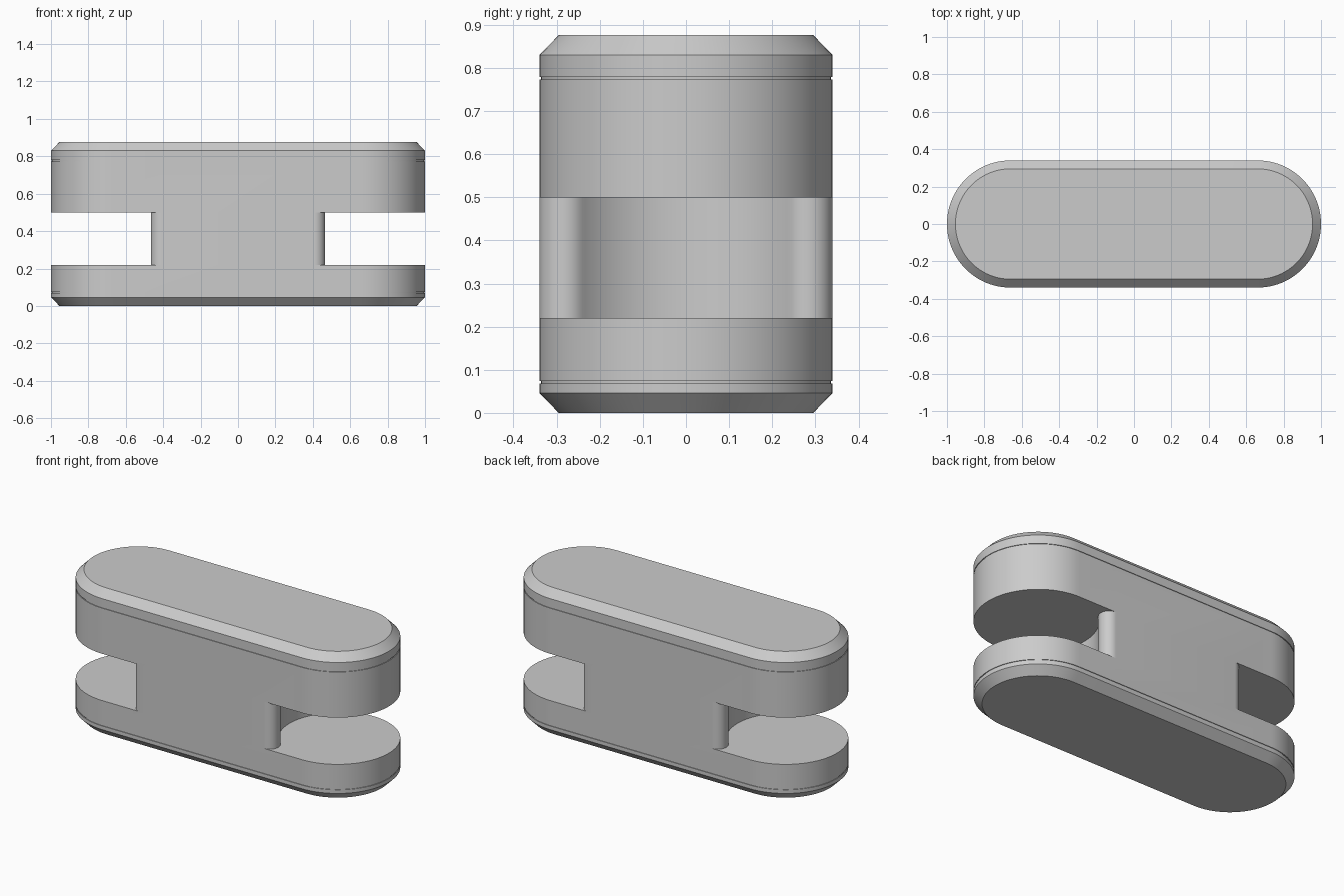
import bpy, bmesh
from math import sin, cos, pi, atan2, hypot

cube = bpy.data.objects.get("Cube")
if cube:
    bpy.data.objects.remove(cube, do_unlink=True)

END_X = 0.66      # centre of each rounded end
HALF_W = 0.34     # half width, also the end radius
LIP_X = 0.409     # where the flat side turns into the slot lip
LIP_R = 0.057     # lip rounding
STEPS = 48


def arc(cx, cy, r, a0, a1, n):
    return [(cx + r * cos(a0 + (a1 - a0) * i / n),
             cy + r * sin(a0 + (a1 - a0) * i / n)) for i in range(n + 1)]


def turned(points):
    """Half-turn copy, used for the opposite end."""
    return [(-x, -y) for x, y in points]


def end_outline(inset):
    w = HALF_W - inset
    return [(LIP_X, -w)] + arc(END_X, 0, w, -pi / 2, pi / 2, STEPS) + [(LIP_X, w)]


def slot_outline():
    """Rounded lip, concave seat, rounded lip."""
    dx, dy = END_X - LIP_X, HALF_W - LIP_R
    t = atan2(dy, dx)
    seat_r = hypot(dx, dy) - LIP_R
    lip_a = arc(LIP_X, -dy, LIP_R, -pi / 2, t, 14)
    seat = arc(END_X, 0, seat_r, pi + t, pi - t, STEPS)
    lip_b = arc(LIP_X, dy, LIP_R, -t, pi / 2, 14)
    return lip_a + seat[1:-1] + lip_b


bm = bmesh.new()


def add_verts(points, z):
    return [bm.verts.new((x, y, z)) for x, y in points]


def loft(profile):
    """Stack pill-shaped rings given as (height, inset)."""
    rings = []
    for z, inset in profile:
        half = end_outline(inset)
        rings.append(add_verts(half + turned(half), z))
    for a, b in zip(rings, rings[1:]):
        for i in range(len(a)):
            j = (i + 1) % len(a)
            bm.faces.new((a[i], a[j], b[j], b[i]))
    return rings


# Lower and upper plates, each with a chamfer and a fine groove
lower = loft([(0, 0.045), (0.046, 0), (0.068, 0), (0.068, 0.004),
              (0.074, 0.004), (0.074, 0), (0.22, 0)])
upper = loft([(0.5, 0), (0.773, 0), (0.773, 0.004), (0.779, 0.004),
              (0.779, 0), (0.83, 0), (0.876, 0.045)])
bm.faces.new(lower[0])
bm.faces.new(upper[-1])

# Slots at both ends, with floor, ceiling and curved back wall
floor_ring, roof_ring = lower[-1], upper[0]
half_n = len(floor_ring) // 2
for side in (0, 1):
    path = slot_outline()
    if side:
        path = turned(path)
    walls = []
    for ring, z in ((floor_ring, 0.22), (roof_ring, 0.5)):
        rim = ring[side * half_n:(side + 1) * half_n]
        inner = add_verts(path[1:-1], z)
        bm.faces.new(rim + inner[::-1])
        walls.append([rim[0]] + inner + [rim[-1]])
    low, high = walls
    for i in range(len(low) - 1):
        bm.faces.new((low[i], low[i + 1], high[i + 1], high[i]))
    # Flat side wall of the web between the two slots
    i = (side + 1) * half_n - 1
    j = (i + 1) % len(floor_ring)
    bm.faces.new((floor_ring[i], floor_ring[j], roof_ring[j], roof_ring[i]))

bmesh.ops.recalc_face_normals(bm, faces=bm.faces)
mesh = bpy.data.meshes.new("link_body")
bm.to_mesh(mesh)
bm.free()

# Plain grey finish
grey = bpy.data.materials.new("grey")
grey.use_nodes = True
colour = (0.6, 0.6, 0.6, 1)
grey.diffuse_color = colour
grey.node_tree.nodes["Principled BSDF"].inputs["Base Color"].default_value = colour
mesh.materials.append(grey)

body = bpy.data.objects.new("link_body", mesh)
bpy.context.collection.objects.link(body)
bpy.ops.object.select_all(action="DESELECT")
body.select_set(True)
bpy.context.view_layer.objects.active = body
bpy.ops.object.shade_smooth_by_angle(angle=pi / 6)
